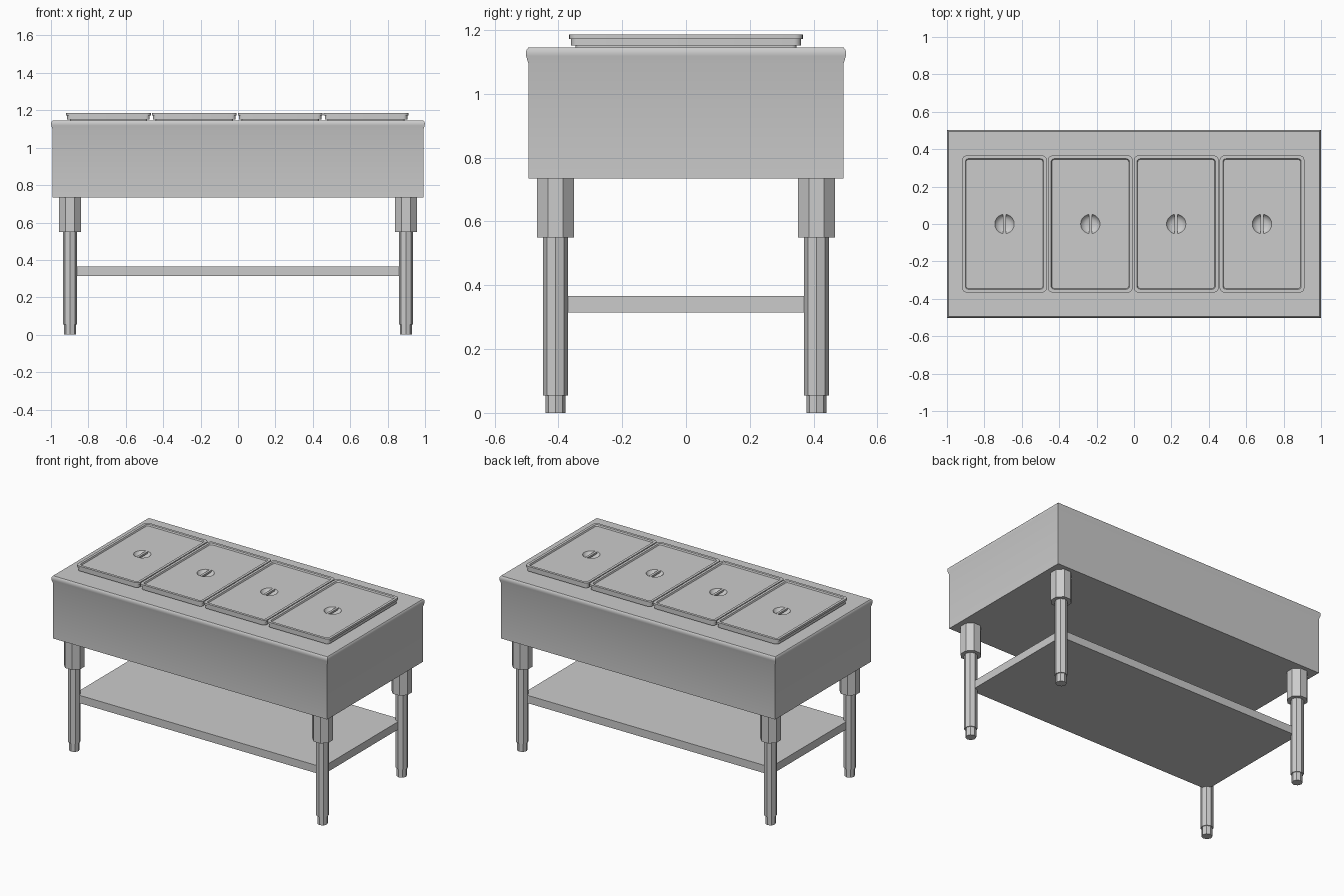
import bpy, bmesh, math

if "Cube" in bpy.data.objects:
    bpy.data.objects.remove(bpy.data.objects["Cube"])


def ring(bm, hx, hy, z, r=0.0, seg=5):
    """Rounded rectangle loop of vertices (a circle when r == hx == hy)."""
    verts = []
    for i, (sx, sy) in enumerate([(1, 1), (-1, 1), (-1, -1), (1, -1)]):
        steps = range(seg + 1) if r > 0 else [0]
        for k in steps:
            a = math.pi / 2 * (i + k / seg)
            verts.append(bm.verts.new((sx * (hx - r) + r * math.cos(a),
                                       sy * (hy - r) + r * math.sin(a), z)))
    return verts


def loft(name, rings, loc=(0, 0, 0)):
    """Skin a stack of (hx, hy, z, r) loops and cap both ends."""
    bm = bmesh.new()
    loops = [ring(bm, *r) for r in rings]
    n = len(loops[0])
    for a, b in zip(loops, loops[1:]):
        for i in range(n):
            j = (i + 1) % n
            bm.faces.new((a[i], a[j], b[j], b[i]))
    bm.faces.new(loops[0][::-1])
    bm.faces.new(loops[-1])
    bmesh.ops.remove_doubles(bm, verts=bm.verts, dist=1e-5)
    bmesh.ops.recalc_face_normals(bm, faces=bm.faces)
    me = bpy.data.meshes.new(name)
    bm.to_mesh(me)
    bm.free()
    ob = bpy.data.objects.new(name, me)
    ob.location = loc
    bpy.context.collection.objects.link(ob)
    return ob


def smooth(ob):
    bpy.ops.object.select_all(action='DESELECT')
    ob.select_set(True)
    bpy.context.view_layer.objects.active = ob
    bpy.ops.object.shade_smooth_by_angle(angle=math.radians(35))


def box(name, hx, hy, z0, z1, loc=(0, 0, 0)):
    return loft(name, [(hx, hy, z0, 0), (hx, hy, z1, 0)], loc)


def prism(name, r, z0, z1, x, y, turn=0.0):
    bpy.ops.mesh.primitive_cylinder_add(vertices=8, radius=r, depth=z1 - z0,
                                        location=(x, y, (z0 + z1) / 2),
                                        rotation=(0, 0, turn))
    bpy.context.object.name = name


# Cabinet body with a rolled lip round the top
lip = [(0, 0.735), (0, 1.095), (0.007, 1.118), (0.008, 1.128),
       (0.006, 1.138), (0.0, 1.145)]
smooth(loft("cabinet_body", [(0.991 + d, 0.494 + d, z, 0) for d, z in lip]))

# Lower shelf, its corners set into the legs
LX, LY = 0.898, 0.409
box("lower_shelf", LX, LY, 0.315, 0.366)

# Legs: socket, post and adjustable foot
for sx, side in ((-1, "left"), (1, "right")):
    for sy, end in ((-1, "front"), (1, "back")):
        tag = f"{end}_{side}"
        x, y = sx * LX, sy * LY
        prism("leg_socket_" + tag, 0.063, 0.55, 0.74, x, y, math.pi / 8)
        prism("leg_post_" + tag, 0.0385, 0.055, 0.56, x, y)
        prism("leg_foot_" + tag, 0.032, 0.0, 0.056, x, y)

# Four covered pans, each with a recessed finger cup and a grip bar
W, H, CUP = 0.2265, 0.366, 0.052
for i in range(4):
    x = -0.004 + (i - 1.5) * 0.459
    steps = [(0.02, 1.140), (0.02, 1.151), (0.006, 1.151), (0.006, 1.172),
             (0.0, 1.172), (0.0, 1.186), (0.017, 1.186), (0.021, 1.177)]
    rings = [(W - d, H - d, z, 0.025 - d * 0.5) for d, z in steps]
    rings += [(c, c, z, c) for c, z in
              ((CUP, 1.177), (CUP * 0.85, 1.164), (CUP * 0.5, 1.155))]
    smooth(loft(f"pan_lid_{i + 1}", rings, (x, 0, 0)))
    box(f"lid_grip_{i + 1}", 0.008, CUP, 1.166, 1.178, (x, 0, 0))
